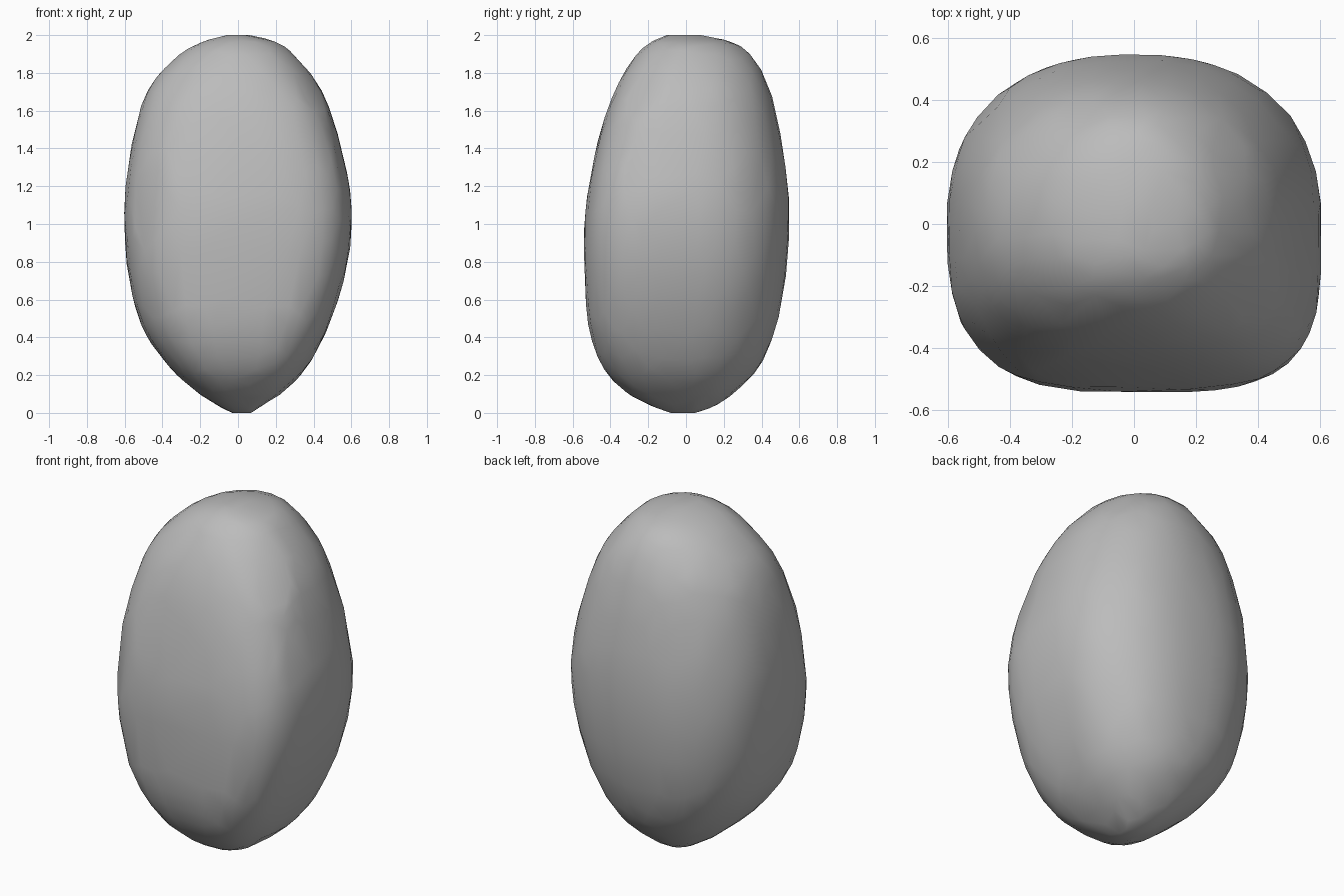
import bpy, bmesh, math, random
from mathutils import Vector

cube = bpy.data.objects.get("Cube")
if cube:
    bpy.data.objects.remove(cube, do_unlink=True)

random.seed(4)
SIDES = 72
STEPS = 5

# Height, right reach, left reach, front reach, back reach
LEVELS = [
    (0, .03, .07, .08, .05),
    (.04, .11, .13, .19, .16),
    (.12, .23, .25, .33, .27),
    (.25, .37, .37, .445, .39),
    (.45, .505, .475, .515, .475),
    (.7, .575, .56, .535, .525),
    (.95, .6, .6, .54, .545),
    (1.2, .595, .59, .515, .54),
    (1.5, .545, .52, .45, .495),
    (1.72, .47, .435, .37, .44),
    (1.88, .33, .31, .275, .355),
    (1.96, .2, .21, .19, .25),
    (2, .06, .06, .1, .08),
]


def curve_point(a, b, c, d, t):
    """Smooth curve through b and c, for each value of a level."""
    return [q + t / 2 * (r - p + t * (2 * p - 5 * q + 4 * r - s + t * (3 * (q - r) + s - p)))
            for p, q, r, s in zip(a, b, c, d)]


def squareness(x, y, z):
    """Blocky front corners and rounder back ones, fading towards both ends."""
    extra = .35
    if y < 0:
        extra = 1 if x < 0 else 1.7
    return 2 + extra * max(.15, 1 - .75 * (z - .8) ** 2)


def ring(bm, level):
    z, right, left, front, back = level
    verts = []
    for i in range(SIDES):
        angle = math.tau * i / SIDES
        c, s = math.cos(angle), math.sin(angle)
        n = squareness(c, s, z)
        scale = (abs(c) ** n + abs(s) ** n) ** (-1 / n)
        x = c * scale * (left if c > 0 else right)
        y = s * scale * (back if s > 0 else front)
        verts.append(bm.verts.new((x, y, z)))
    return verts


def flatten(bm, normal, depth):
    """Press the part lying beyond a plane back onto that plane."""
    normal = Vector(normal).normalized()
    limit = max(v.co.dot(normal) for v in bm.verts) - depth
    for v in bm.verts:
        extra = v.co.dot(normal) - limit
        if extra > 0:
            v.co -= normal * extra


# Lofted stone body
bm = bmesh.new()
last = len(LEVELS) - 1
levels = []
for k in range(last):
    four = [LEVELS[min(max(k + j, 0), last)] for j in (-1, 0, 1, 2)]
    levels += [curve_point(*four, j / STEPS) for j in range(STEPS)]
rings = [ring(bm, level) for level in levels + [LEVELS[-1]]]
for low, high in zip(rings, rings[1:]):
    for i in range(SIDES):
        j = (i + 1) % SIDES
        bm.faces.new((low[i], low[j], high[j], high[i]))
bm.faces.new(rings[0][::-1])
bm.faces.new(rings[-1])

# Broad worn planes: front right corner, front, left side, upper left, back corners
for normal, depth in [((-1, -1, .15), .018), ((-.1, -1, .22), .01),
                      ((1, -.2, .25), .01), ((1, -.6, .75), .015),
                      ((1, .9, .2), .008), ((-1, .9, .1), .008)]:
    flatten(bm, normal, depth)

# Small irregular facets on the upper and lower shoulders
for height in (-1.2, -.7, -.35, .35, .7, 1.2):
    for i in range(9):
        angle = math.tau * (i + random.random()) / 9
        flatten(bm, (math.cos(angle), math.sin(angle), height), random.uniform(.002, .006))

mesh = bpy.data.meshes.new("stone")
bm.to_mesh(mesh)
bm.free()
stone = bpy.data.objects.new("stone", mesh)
bpy.context.collection.objects.link(stone)

# Plain grey stone
grey = bpy.data.materials.new("stone grey")
grey.use_nodes = True
color = (.5, .5, .5, 1)
grey.diffuse_color = color
grey.node_tree.nodes["Principled BSDF"].inputs["Base Color"].default_value = color
mesh.materials.append(grey)

bpy.ops.object.select_all(action="DESELECT")
stone.select_set(True)
bpy.context.view_layer.objects.active = stone
bpy.ops.object.shade_smooth_by_angle(angle=math.radians(40))

# Coarser, chipped surface
chips = stone.modifiers.new("chipped surface", "DECIMATE")
chips.ratio = .12
